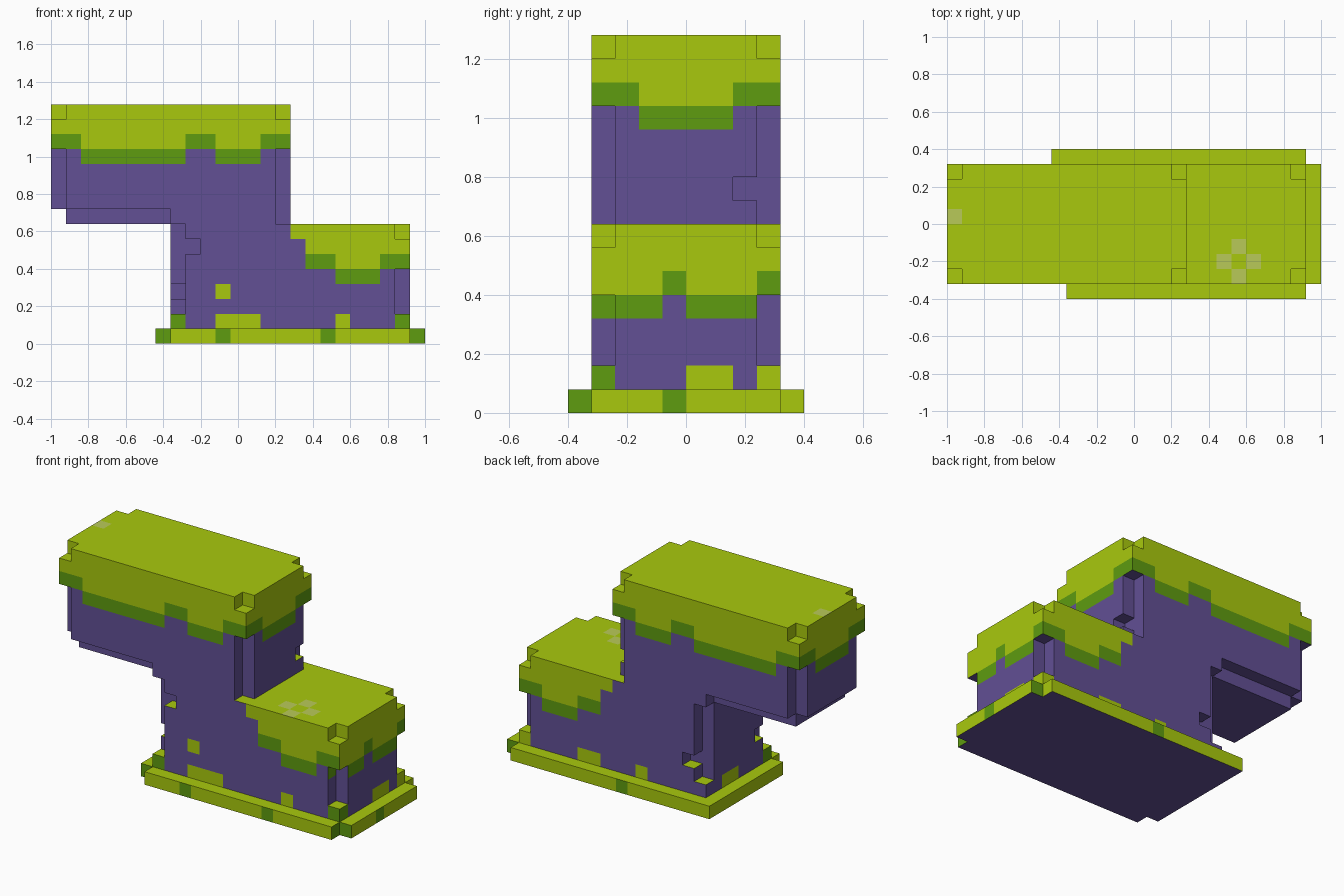
import bpy, bmesh
from mathutils import Vector

if "Cube" in bpy.data.objects:
    bpy.data.objects.remove(bpy.data.objects["Cube"])

S = 0.08                          # size of one block
ORIGIN = Vector((-1.0, -0.4, 0.0))

# ---- materials
LIME, GREEN, PURPLE, PALE = range(4)
mats = []
for name, col in (("lime moss", (0.397, 0.584, 0.004)),
                  ("dark moss", (0.114, 0.332, 0.005)),
                  ("purple stone", (0.122, 0.080, 0.301)),
                  ("pale bloom", (0.485, 0.591, 0.098))):
    m = bpy.data.materials.new(name)
    m.diffuse_color = (*col, 1)
    m.use_nodes = True
    m.node_tree.nodes["Principled BSDF"].inputs["Base Color"].default_value = m.diffuse_color
    mats.append(m)


def box(x0, x1, y0, y1, z0, z1):
    return {(i, j, k) for i in range(x0, x1) for j in range(y0, y1) for k in range(z0, z1)}


# ---- base rim: one flat layer with three clipped corners
base = box(7, 25, 0, 10, 0, 1) - {(7, 0, 0), (24, 0, 0), (24, 9, 0)}

# ---- lower block: clipped top corners, grooved vertical corners, small chips
lower = box(8, 24, 1, 9, 1, 8)
for j in (1, 8):
    lower -= box(23, 24, j, j + 1, 2, 5)
    lower -= box(8, 9, j, j + 1, 2, 8)
    lower -= {(23, j, 7)}
lower -= {(9, 1, 6), (9, 8, 3), (8, 2, 3)}

# ---- upper block: overhangs to the left, inset bottom layer
upper = box(0, 16, 1, 9, 9, 16) | box(8, 16, 1, 9, 8, 9) | box(1, 8, 2, 8, 8, 9)
for j in (1, 8):
    upper -= box(0, 1, j, j + 1, 9, 13)
    upper -= box(15, 16, j, j + 1, 8, 13)
    upper -= {(0, j, 15), (15, j, 15)}
upper -= {(15, 7, 9)}

solid = base | lower | upper

# lower edge of the lime moss, one digit group per block column
UP_FRONT = [14] * 2 + [13] * 7 + [14] * 2 + [13] * 3 + [14] * 2
LOW_FRONT = [7] + [6] * 2 + [5] * 3 + [6] * 2
UP_SIDE = [14] * 2 + [13] * 4 + [14] * 2
LOW_SIDE = [5] * 3 + [6] + [5] * 3 + [6]
BLOOMS = {(19, 3, 7), (18, 2, 7), (20, 2, 7), (19, 1, 7), (0, 5, 15)}

# moss spots on the walls: direction -> {(column, layer): colour}
SPOTS = {
    (0, -1, 0): {(8, 1): GREEN, (23, 1): GREEN, (11, 1): LIME, (12, 1): LIME,
                 (13, 1): LIME, (19, 1): LIME, (11, 3): LIME},
    (0, 1, 0): {(17, 1): LIME, (18, 1): LIME, (13, 1): LIME, (23, 1): LIME},
    (1, 0, 0): {(1, 1): GREEN, (5, 1): LIME, (6, 1): LIME, (8, 1): LIME},
    (-1, 0, 0): {(1, 1): GREEN, (5, 1): LIME, (6, 1): LIME},
}
RIM_DARK = {(0, -1, 0): (7, 11, 18, 24), (0, 1, 0): (14, 24),
            (1, 0, 0): (0, 4), (-1, 0, 0): ()}


def colour(cell, d):
    i, j, k = cell
    if d[2] > 0:                              # moss covers everything facing up
        return PALE if cell in BLOOMS else LIME
    if d[2] < 0:
        return PURPLE
    u = i if d[1] else j
    if k == 0:
        return GREEN if u in RIM_DARK[d] else LIME
    if (u, k) in SPOTS[d]:
        return SPOTS[d][(u, k)]
    level = 99
    if k >= 8:
        level = UP_FRONT[i] if d[1] else UP_SIDE[j - 1]
    elif i >= 16:
        level = LOW_FRONT[i - 16] if d[1] else LOW_SIDE[j - 1]
    if k >= level:
        return LIME
    if k == level - 1 and level != 7:
        return GREEN
    return PURPLE


def build(name, cells):
    bm = bmesh.new()
    for c in sorted(cells):
        for axis in range(3):
            for sgn in (-1, 1):
                d = [0, 0, 0]
                d[axis] = sgn
                if tuple(a + b for a, b in zip(c, d)) in solid:
                    continue
                a, b = Vector((0, 0, 0)), Vector((0, 0, 0))
                a[(axis + 1) % 3] = b[(axis + 2) % 3] = S / 2
                mid = ORIGIN + (Vector(c) + Vector((.5, .5, .5)) + Vector(d) / 2) * S
                ring = [mid - a - b, mid + a - b, mid + a + b, mid - a + b]
                if sgn < 0:
                    ring.reverse()
                f = bm.faces.new([bm.verts.new(p) for p in ring])
                f.material_index = colour(c, tuple(d))
    # weld blocks and merge flat regions of the same colour
    bmesh.ops.remove_doubles(bm, verts=bm.verts, dist=0.001)
    bmesh.ops.dissolve_limit(bm, angle_limit=0.01, verts=bm.verts, edges=bm.edges,
                             delimit={'MATERIAL'})
    me = bpy.data.meshes.new(name)
    bm.to_mesh(me)
    bm.free()
    for m in mats:
        me.materials.append(m)
    bpy.context.collection.objects.link(bpy.data.objects.new(name, me))


build("base_rim", base)
build("lower_block", lower)
build("upper_block", upper)
